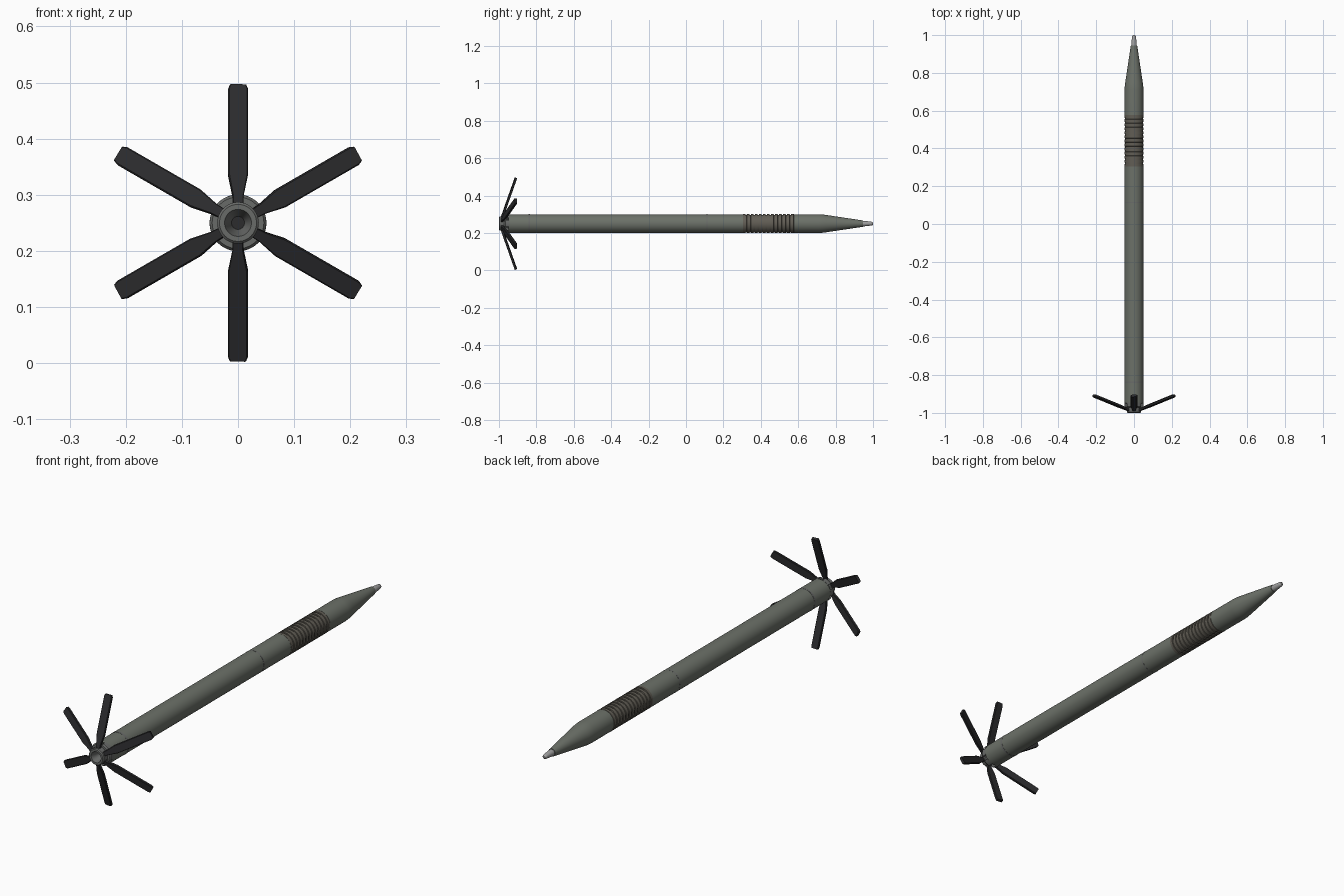
import bpy, bmesh, math
from mathutils import Matrix, Vector

if "Cube" in bpy.data.objects:
    bpy.data.objects.remove(bpy.data.objects["Cube"])

CZ = 0.25      # height of the body axis
N = 48         # sides of the round parts


def material(name, rgb):
    m = bpy.data.materials.new(name)
    m.diffuse_color = (*rgb, 1)
    m.use_nodes = True
    m.node_tree.nodes["Principled BSDF"].inputs["Base Color"].default_value = m.diffuse_color
    return m


green = material("green_grey", (0.15, 0.165, 0.14))
brown = material("grooved_brown", (0.12, 0.11, 0.09))
black = material("fin_black", (0.025, 0.025, 0.027))
steel = material("light_metal", (0.35, 0.35, 0.35))
hubgrey = material("hub_grey", (0.14, 0.145, 0.14))


def finish(bm, name, mat, angle=30):
    bmesh.ops.recalc_face_normals(bm, faces=bm.faces[:])
    me = bpy.data.meshes.new(name)
    bm.to_mesh(me)
    bm.free()
    ob = bpy.data.objects.new(name, me)
    bpy.context.collection.objects.link(ob)
    me.materials.append(mat)
    bpy.ops.object.select_all(action='DESELECT')
    ob.select_set(True)
    bpy.context.view_layer.objects.active = ob
    bpy.ops.object.shade_smooth_by_angle(angle=math.radians(angle))
    return ob


def lathe(name, profile, mat, angle=20):
    """Turn (y, radius) points around the long axis; ends are capped."""
    bm = bmesh.new()
    rings = []
    for y, r in profile:
        rings.append([bm.verts.new((r * math.cos(2 * math.pi * i / N), y,
                                    CZ + r * math.sin(2 * math.pi * i / N)))
                      for i in range(N)])
    for a, b in zip(rings, rings[1:]):
        for i in range(N):
            j = (i + 1) % N
            bm.faces.new((a[i], a[j], b[j], b[i]))
    bm.faces.new(rings[0])
    bm.faces.new(rings[-1])
    return finish(bm, name, mat, angle)


# main motor tube with a shallow seam at each end
lathe("motor_tube", [(-0.835, 0.048), (-0.835, 0.050), (0.112, 0.050), (0.112, 0.048)], green)
lathe("rear_seam_ring", [(-0.843, 0.047), (-0.843, 0.0507), (-0.833, 0.0507), (-0.833, 0.047)], hubgrey)
lathe("front_seam_ring", [(0.110, 0.047), (0.110, 0.0505), (0.116, 0.0505), (0.116, 0.047)], hubgrey)

# warhead section
lathe("warhead_sleeve", [(0.116, 0.048), (0.116, 0.050), (0.305, 0.050), (0.305, 0.046)], green)

# ribbed section
ribs, y0, y1 = 13, 0.30, 0.58
step = (y1 - y0) / ribs
prof = [(y0, 0.047)]
for k in range(ribs):
    y = y0 + k * step
    prof += [(y + 0.003, 0.047), (y + 0.004, 0.0505),
             (y + step - 0.004, 0.0505), (y + step - 0.003, 0.047)]
lathe("ribbed_section", prof + [(y1, 0.047)], brown)

# tapered nose and fuse tip
lathe("nose_cone", [(0.578, 0.047), (0.578, 0.050), (0.710, 0.050), (0.730, 0.0488),
                    (0.750, 0.0462), (0.945, 0.0170), (0.945, 0.012)], green)
lathe("fuse_tip", [(0.940, 0.0145), (0.952, 0.0145), (0.990, 0.0105), (0.997, 0.0085), (1.0, 0.005)], steel, 40)

# tail housing, nozzle with a recessed throat
lathe("tail_housing", [(-0.945, 0.036), (-0.950, 0.0475), (-0.945, 0.050), (-0.842, 0.050), (-0.842, 0.047)], green)
lathe("nozzle", [(-0.955, 0.011), (-0.965, 0.013), (-1.0, 0.024), (-1.0, 0.033), (-0.996, 0.037),
                 (-0.972, 0.037), (-0.968, 0.034), (-0.94, 0.034)], hubgrey)
lathe("throat_plug", [(-0.958, 0.012), (-0.950, 0.012)], black)


# hinge lugs between the fins: ring segments
def lug(k):
    bm = bmesh.new()
    mid = math.radians(60 * k)
    for s in range(7):
        t = mid + math.radians(-18 + 6 * s)
        for y, r in ((-0.972, 0.034), (-0.972, 0.046), (-0.966, 0.0505), (-0.945, 0.0505), (-0.945, 0.034)):
            bm.verts.new((r * math.cos(t), y, CZ + r * math.sin(t)))
    bm.verts.ensure_lookup_table()
    v = bm.verts
    for s in range(6):
        for p in range(5):
            q = (p + 1) % 5
            bm.faces.new((v[s*5+p], v[s*5+q], v[s*5+5+q], v[s*5+5+p]))
    bm.faces.new(v[0:5])
    bm.faces.new(v[30:35])
    finish(bm, f"hinge_lug_{k + 1}", hubgrey)


# swept-forward fin: flat blade outline (distance along blade, sideways)
HALF = [(0.0, 0.009), (0.022, 0.010), (0.062, 0.018), (0.222, 0.018), (0.2305, 0.0145)]
ROOT, TIP = Vector((0, -0.986, 0.028)), Vector((0, -0.909, 0.245))


def fin(k):
    bm = bmesh.new()
    outline = [(u, w) for u, w in HALF] + [(u, -w) for u, w in reversed(HALF)]
    along = (TIP - ROOT).normalized()
    twist = math.radians(4)
    side = Matrix.Rotation(twist, 3, along) @ Vector((1, 0, 0))
    normal = along.cross(side)
    spin = (Matrix.Translation((0, 0, CZ)) @
            Matrix.Rotation(math.radians(60 * k), 4, 'Y'))
    loops = []
    for t, shrink in ((-0.006, 0.88), (-0.004, 1), (0.004, 1), (0.006, 0.88)):
        loops.append([bm.verts.new(spin @ (ROOT + along * u + side * w * shrink + normal * t))
                      for u, w in outline])
    n = len(outline)
    for a, b in zip(loops, loops[1:]):
        for i in range(n):
            j = (i + 1) % n
            bm.faces.new((a[i], a[j], b[j], b[i]))
    bm.faces.new(loops[0])
    bm.faces.new(loops[-1])
    finish(bm, f"fin_{k + 1}", black, 20)


for k in range(6):
    lug(k)
    fin(k)
